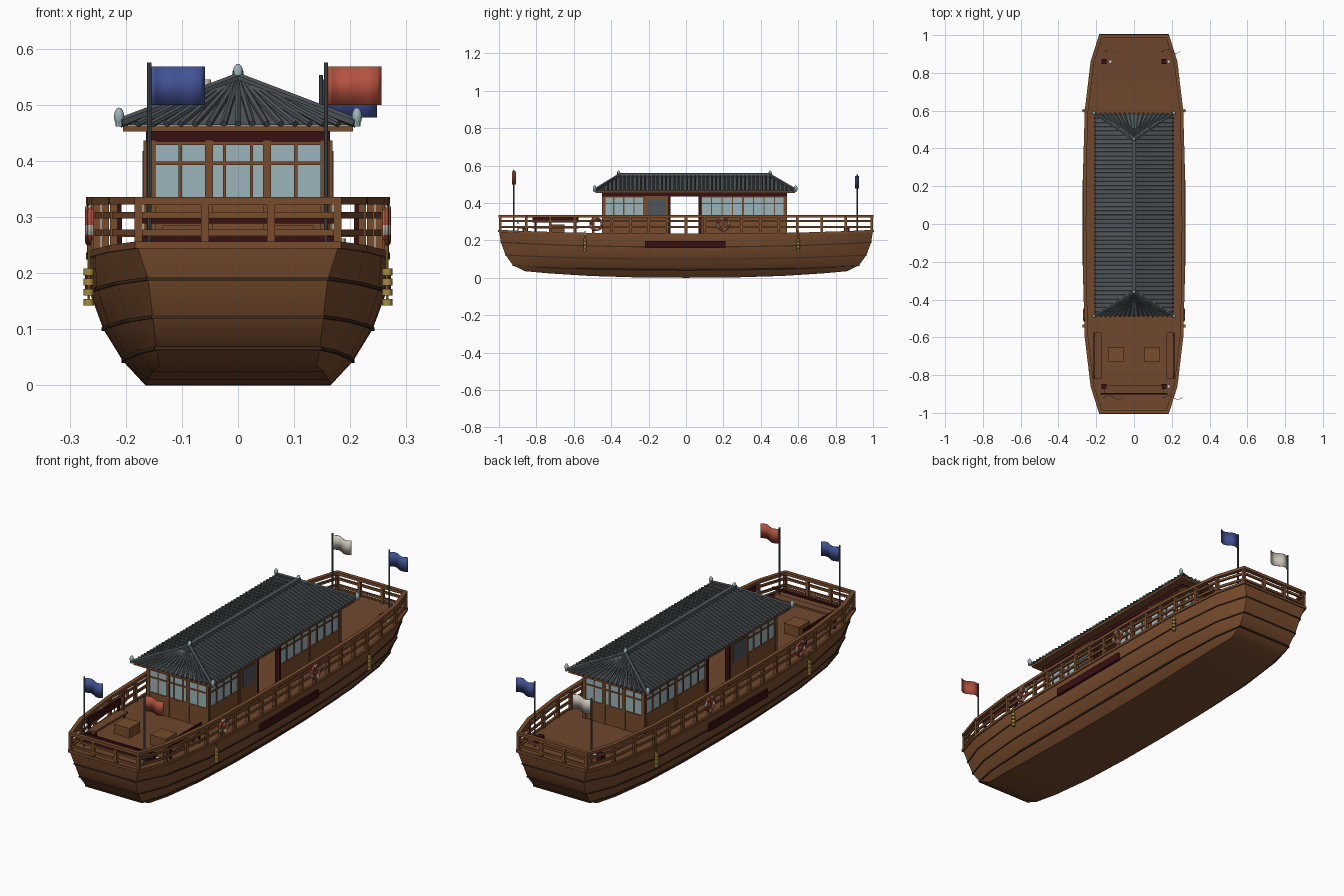
import bpy, bmesh, math
from mathutils import Vector, Matrix

if "Cube" in bpy.data.objects:
    bpy.data.objects.remove(bpy.data.objects["Cube"])


def material(name, rgb):
    m = bpy.data.materials.new(name)
    m.diffuse_color = (*rgb, 1)
    m.use_nodes = True
    m.node_tree.nodes["Principled BSDF"].inputs["Base Color"].default_value = m.diffuse_color
    return m


WOOD = material("warm brown wood", (.19, .073, .027))
DECK = material("deck brown", (.16, .064, .027))
DARK = material("dark brown trim", (.045, .023, .012))
MAROON = material("maroon", (.04, .005, .006))
SLATE = material("slate grey", (.075, .09, .098))
GLASS = material("pale teal glass", (.33, .46, .49))
GOLD = material("dull gold", (.38, .26, .05))
BLUE = material("flag blue", (.055, .085, .30))
RED = material("flag red", (.46, .085, .05))
WHITE = material("off white", (.62, .57, .50))


def finish(name, bm, *mats, smooth=False):
    bmesh.ops.recalc_face_normals(bm, faces=bm.faces)
    me = bpy.data.meshes.new(name)
    bm.to_mesh(me)
    bm.free()
    for m in mats:
        me.materials.append(m)
    ob = bpy.data.objects.new(name, me)
    bpy.context.collection.objects.link(ob)
    if smooth:
        bpy.context.view_layer.objects.active = ob
        ob.select_set(True)
        bpy.ops.object.shade_smooth_by_angle(angle=math.radians(35))
        ob.select_set(False)
    return ob


def box(bm, x0, x1, y0, y1, z0, z1, both=False):
    for s in ((1, -1) if both else (1,)):
        c = Vector((s * (x0 + x1) / 2, (y0 + y1) / 2, (z0 + z1) / 2))
        bmesh.ops.create_cube(bm, size=1, matrix=Matrix.Translation(c) @ Matrix.Diagonal((x1 - x0, y1 - y0, z1 - z0, 1)))


def boxes(name, mat, items, both=True):
    bm = bmesh.new()
    for b in items:
        box(bm, *b, both=both)
    return finish(name, bm, mat)


def rod(bm, p, q, r, n=6):
    p, q = Vector(p), Vector(q)
    rot = (q - p).to_track_quat('Z', 'Y').to_matrix().to_4x4()
    bmesh.ops.create_cone(bm, cap_ends=True, segments=n, radius1=r, radius2=r, depth=(q - p).length,
                          matrix=Matrix.Translation((p + q) / 2) @ rot)


def beam(bm, p, q, w, h):
    # horizontal-ish square timber between two points
    p, q = Vector(p), Vector(q)
    d = (q - p).normalized()
    side = d.cross(Vector((0, 0, 1))).normalized()
    rot = Matrix((side, d, side.cross(d))).transposed().to_4x4()
    bmesh.ops.create_cube(bm, size=1, matrix=Matrix.Translation((p + q) / 2) @ rot
                          @ Matrix.Diagonal((w, (q - p).length + w * .6, h, 1)))


# Hull: five levels, each (half length, half width, end half width, mid z, end z)
LEVELS = [(.86, .165, .14, 0, .035), (.925, .205, .146, .043, .066), (.965, .24, .152, .1, .122),
          (.99, .264, .16, .165, .19), (1.0, .266, .18, .23, .25)]
STATIONS = [(-1, 0), (-.86, .52), (-.6, .88), (-.3, .98), (0, 1), (.3, .98), (.6, .88), (.86, .52), (1, 0)]


def outline(level):
    L, W, e, zm, ze = LEVELS[level]
    right = [Vector((e + (W - e) * g, t * L, zm + (ze - zm) * abs(t) ** 2.5)) for t, g in STATIONS]
    return right + [Vector((-v.x, v.y, v.z)) for v in reversed(right)]


bm = bmesh.new()
rings = [[bm.verts.new(v) for v in outline(i)] for i in range(5)]
n = len(rings[0])
for a, b in zip(rings, rings[1:]):
    for i in range(n):
        bm.faces.new((a[i], a[(i + 1) % n], b[(i + 1) % n], b[i]))
for ring in (rings[0], rings[-1]):
    for i in range(n // 2 - 1):
        f = bm.faces.new((ring[i], ring[i + 1], ring[n - 2 - i], ring[n - 1 - i]))
        f.material_index = 1 if ring is rings[-1] else 0
finish("hull", bm, WOOD, DECK, smooth=True)

# Plank seams and deck edge
bm = bmesh.new()
for lv in (1, 2, 3):
    o = outline(lv)
    for i in range(n):
        beam(bm, o[i], o[(i + 1) % n], .006, .006)
finish("hull_seams", bm, DARK)
bm = bmesh.new()
o = outline(4)
for i in range(n):
    beam(bm, o[i], o[(i + 1) % n], .010, .012)

# Railing around the deck
edge = [Vector((v.x * .985, v.y * .993, v.z)) for v in o]
for i in range(n):
    p, q = edge[i], edge[(i + 1) % n]
    k = max(1, round((q - p).length / .11))
    for j in range(k):
        c = p.lerp(q, j / k)
        box(bm, c.x - .007, c.x + .007, c.y - .007, c.y + .007, c.z - .005, .325)
    for z, w, h in ((.329, .018, .014), (.303, .008, .011), (.272, .008, .011)):
        beam(bm, (p.x, p.y, z), (q.x, q.y, z), w, h)
finish("railing", bm, WOOD)

# Cabin walls, with open doorways on both sides
Y0, Y1, X = -.44, .53, .16
SPANS = ((Y0, -.225), (.08, .305), (.305, Y1))
boxes("cabin_lower_side_walls", WOOD, [(X - .012, X, Y0, -.09, .23, .325), (X - .012, X, .075, Y1, .23, .325)])
boxes("cabin_lower_end_walls", WOOD, [(-X, X, y - .006, y + .006, .23, .325) for y in (Y0, Y1)], False)
boxes("side_windows", GLASS, [(X - .01, X - .003, a, b, .325, .435) for a, b in SPANS])
boxes("end_windows", GLASS, [(-X, X, y - .004, y + .004, .325, .435) for y in (Y0, Y1)], False)
boxes("cabin_header", MAROON, [(X - .012, X + .004, Y0 - .008, Y1 + .008, .434, .454)])
boxes("cabin_end_header", MAROON, [(-X, X, y - .009, y + .009, .434, .454) for y in (Y0, Y1)], False)

# Window frames: posts, sills and thin bars
frame = []
for a, b in SPANS:
    frame += [(X - .012, X + .004, y - .006, y + .006, .23, .436) for y in (a, b)]
    frame += [(X - .006, X + .002, a, b, z - .003, z + .003) for z in (.328, .398, .431)]
    frame += [(X - .006, X + .001, y - .003, y + .003, .325, .435)
              for y in [a + (b - a) * k / 4 for k in (1, 2, 3)]]
for y in (Y0, Y1):
    frame += [(x - .007, x + .007, y - .01, y + .01, .23, .436) for x in (.052, .154)]
    frame += [(x - .003, x + .003, y - .007, y + .007, .325, .435) for x in (.024, .103)]
    frame += [(0, X, y - .008, y + .008, z - .003, z + .003) for z in (.323, .396, .431)]
boxes("window_frames", WOOD, frame)
boxes("sliding_door", WOOD, [(X + .002, X + .008, -.222, -.095, .235, .436)])
boxes("sliding_door_pane", SLATE, [(X + .006, X + .010, -.205, -.11, .335, .418)])
boxes("doorway_posts", MAROON, [(X - .014, X + .008, y - .007, y + .007, .23, .436) for y in (-.09, .075)])

# Hipped tile roof
EX, EY0, EY1, R0, R1 = .205, -.485, .583, -.36, .45


def height(s):
    return .464 + .08 * (.9 * s + .1 * s * s)


boxes("eave_board", WOOD, [(-.205, .205, EY0, EY1, .452, .463)], False)
bm = bmesh.new()
loops = []
for s in (0, .5, .97):
    x, a, b = EX * (1 - s), EY0 + (R0 - EY0) * s, EY1 + (R1 - EY1) * s
    loops.append([bm.verts.new((px, py, height(s))) for px, py in ((x, a), (x, b), (-x, b), (-x, a))])
for a, b in zip(loops, loops[1:]):
    for i in range(4):
        bm.faces.new((a[i], a[(i + 1) % 4], b[(i + 1) % 4], b[i]))
bm.faces.new(loops[0])
bm.faces.new(loops[-1])
finish("roof_surface", bm, SLATE)

bm = bmesh.new()
count = 48
for i in range(1, count):
    y = EY0 + (EY1 - EY0) * i / count
    top = min(1, (y - EY0) / (R0 - EY0), (EY1 - y) / (EY1 - R1))
    for sx in (1, -1):
        rod(bm, (sx * (EX + .005), y, height(0) + .002), (sx * EX * (1 - top), y, height(top) + .001), .0062)
for ye, yr in ((EY0, R0), (EY1, R1)):
    out = -.005 if ye < 0 else .005
    for i in range(-7, 8):
        x = EX * i / 8
        rod(bm, (x, ye + out, height(0) + .002), (x * .08, yr, height(1)), .006)
    for sx in (1, -1):
        rod(bm, (sx * .21, ye + out, height(0) + .004), (0, yr, height(1) + .004), .009)
finish("roof_tile_ribs", bm, SLATE, smooth=True)
boxes("roof_ridge", SLATE, [(-.010, .010, R0 - .005, R1 + .005, .538, .560)], False)

# Egg-shaped finials on ridge ends and roof corners
bm = bmesh.new()
spots = [(0, R0, .557), (0, R1, .557)] + [(sx * .212, y, .479) for sx in (1, -1) for y in (EY0 - .004, EY1 + .004)]
for p in spots:
    bmesh.ops.create_uvsphere(bm, u_segments=12, v_segments=8, radius=1,
                              matrix=Matrix.Translation(p) @ Matrix.Diagonal((.009, .009, .016, 1)))
    rod(bm, (p[0], p[1], p[2] - .018), (p[0], p[1], p[2] - .010), .007, 10)
finish("roof_finials", bm, GLASS, smooth=True)

# Flagpoles and waving flags
FLAGS = [("front_left", -.158, -.92, .575, .50, .568, BLUE), ("front_right", .157, -.92, .575, .50, .568, RED),
         ("back_left", -.148, .915, .553, .477, .545, WHITE), ("back_right", .148, .915, .553, .477, .545, BLUE)]
poles = bmesh.new()
for name, x, y, top, z0, z1, mat in FLAGS:
    rod(poles, (x, y, .235), (x, y, top), .0038, 8)
    bm = bmesh.new()
    cols = []
    for k in range(13):
        wave = .010 * math.sin(k / 12 * 2 * math.pi)
        cols.append([bm.verts.new((x + .003 + .096 * k / 12, y + wave, z)) for z in (z0, z1)])
    for a, b in zip(cols, cols[1:]):
        bm.faces.new((a[0], b[0], b[1], a[1]))
    flag = finish(name + "_flag", bm, mat, smooth=True)
    flag.modifiers.new("thickness", 'SOLIDIFY').thickness = .002
finish("flagpoles", poles, SLATE, smooth=True)

# Benches and tables on the front deck
boxes("side_bench_seats", DECK, [(.172, .212, -.82, -.575, .264, .274)])
boxes("side_bench_backs", MAROON, [(.208, .215, -.82, -.575, .296, .328)])
boxes("side_bench_legs", MAROON, [(x, x + .008, y, y + .01, .23, z) for y in (-.81, -.595)
                                  for x, z in ((.176, .265), (.207, .30))])
boxes("front_bench_seat", DECK, [(-.155, .155, -.895, -.855, .264, .274)], False)
boxes("front_bench_trim", MAROON, [(-.178, .178, -.902, -.895, z, z + .011) for z in (.254, .288)], False)
boxes("tables", WOOD, [(.055, .135, -.73, -.65, .23, .285)])
boxes("bollards", MAROON, [(.145, .172, y - .014, y + .014, .235, .275) for y in (-.86, .86)])
bm = bmesh.new()
for x in (-.125, .183):
    for y in (-.86, .86):
        rod(bm, (x, y, .235), (x, y, .262), .010, 10)
finish("rope_coils", bm, WHITE)

# Name board (blank) and stacked fenders on the hull sides
boxes("side_boards", MAROON, [(.255, .273, -.22, .212, .16, .196)])
bm = bmesh.new()
for sx in (1, -1):
    for y in (-.54, .6):
        for z in (.148, .166, .184, .202):
            rod(bm, (sx * .266, y, z - .006), (sx * .266, y, z + .006), .009, 12)
        rod(bm, (sx * .266, y, .142), (sx * .266, y, .25), .003)
finish("fenders", bm, GOLD, smooth=True)

# Lifebuoys hung on the rails, red with white quarters
bm = bmesh.new()
N, M = 24, 8
for sx in (1, -1):
    for y in (-.48, .2):
        cx = .266 if y > 0 else .262
        ring = [[bm.verts.new((sx * (cx + .007 * math.sin(v * 2 * math.pi / M)),
                               y + (.030 + .007 * math.cos(v * 2 * math.pi / M)) * math.cos(u * 2 * math.pi / N),
                               .286 + (.030 + .007 * math.cos(v * 2 * math.pi / M)) * math.sin(u * 2 * math.pi / N)))
                 for v in range(M)] for u in range(N)]
        for u in range(N):
            for v in range(M):
                a, b = ring[u], ring[(u + 1) % N]
                f = bm.faces.new((a[v], b[v], b[(v + 1) % M], a[(v + 1) % M]))
                f.material_index = 1 if u % 6 < 2 else 0
finish("lifebuoys", bm, RED, WHITE, smooth=True)
